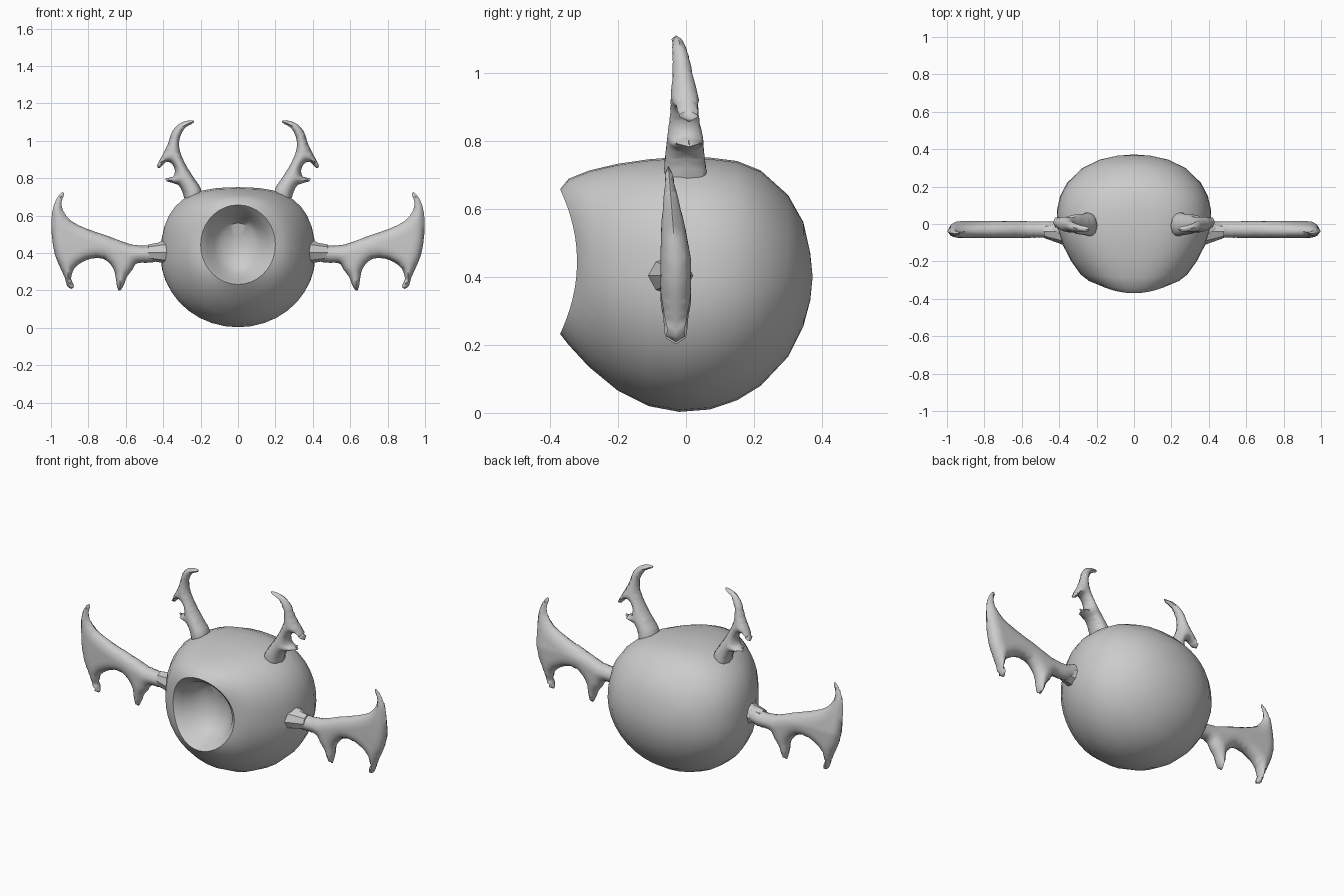
import bpy, bmesh, math
from mathutils import Vector
from mathutils.geometry import delaunay_2d_cdt, intersect_point_line

if "Cube" in bpy.data.objects:
    bpy.data.objects.remove(bpy.data.objects["Cube"])


def finish(bm, name, mirror=False, angle=35):
    bmesh.ops.recalc_face_normals(bm, faces=bm.faces)
    mesh = bpy.data.meshes.new(name)
    bm.to_mesh(mesh)
    bm.free()
    ob = bpy.data.objects.new(name, mesh)
    bpy.context.collection.objects.link(ob)
    bpy.ops.object.select_all(action='DESELECT')
    ob.select_set(True)
    bpy.context.view_layer.objects.active = ob
    bpy.ops.object.shade_smooth_by_angle(angle=math.radians(angle))
    if mirror:
        ob.modifiers.new("mirror", 'MIRROR')
    return ob


# Body: rings lofted from the back pole to the rim, then into the socket
# (y, half width, bottom z, top z, top squareness, sideways bend of the ring)
RINGS = [
    (0.365, 0.09, 0.33, 0.47, 2.0, 0), (0.345, 0.18, 0.255, 0.56, 2.0, 0),
    (0.30, 0.275, 0.165, 0.64, 2.1, 0), (0.22, 0.358, 0.08, 0.712, 2.3, 0),
    (0.15, 0.395, 0.037, 0.74, 2.5, 0), (0.07, 0.413, 0.01, 0.75, 2.6, 0),
    (-0.02, 0.41, 0.003, 0.752, 2.7, 0), (-0.11, 0.382, 0.02, 0.745, 2.7, 0),
    (-0.20, 0.335, 0.065, 0.732, 2.6, 0), (-0.285, 0.285, 0.135, 0.712, 2.4, 0.015),
    (-0.345, 0.24, 0.20, 0.688, 2.2, 0.04), (-0.37, 0.2, 0.232, 0.657, 2.0, 0.05),
    (-0.32, 0.165, 0.255, 0.615, 2.0, 0.03), (-0.25, 0.13, 0.285, 0.592, 2.0, 0.01),
    (-0.205, 0.09, 0.325, 0.56, 2.0, 0), (-0.185, 0.04, 0.39, 0.49, 2.0, 0),
]
SIDES = 36
bm = bmesh.new()
loops = []
for y, hx, zb, zt, e, bend in RINGS:
    loop = []
    for i in range(SIDES):
        c, s = math.cos(math.tau * i / SIDES), math.sin(math.tau * i / SIDES)
        p = 2 / e if s > 0 else 1
        x = hx * math.copysign(abs(c) ** p, c)
        z = (zb + zt) / 2 + (zt - zb) / 2 * math.copysign(abs(s) ** p, s)
        loop.append(bm.verts.new((x, y + bend * c * c, z)))
    loops.append(loop)
for a, b in zip(loops, loops[1:]):
    for i in range(SIDES):
        j = (i + 1) % SIDES
        bm.faces.new((a[i], a[j], b[j], b[i]))
for loop, pole in ((loops[0], (0, 0.372, 0.4)), (loops[-1], (0, -0.18, 0.44))):
    v = bm.verts.new(pole)
    for i in range(SIDES):
        bm.faces.new((loop[i], loop[(i + 1) % SIDES], v))
finish(bm, "body")


def inflated(name, outline, centre_y, thickness, depth, step=0.014):
    """Fill an x-z outline and puff it out in y towards its middle."""
    pts = [Vector(p) for p in outline]
    n = len(pts)
    rim = []
    for i in range(n):
        a, b, c, d = pts[i - 1], pts[i], pts[(i + 1) % n], pts[(i + 2) % n]
        rim += [b, ((b + c) * 9 - a - d) / 16]
    n = len(rim)

    def edge_distance(p):
        best = 9.0
        for i in range(n):
            a, b = rim[i - 1], rim[i]
            q, t = intersect_point_line(p, a, b)
            q = a.lerp(b, min(1, max(0, t)))
            best = min(best, (p - q.to_2d()).length)
        return best

    xs, zs = [p.x for p in rim], [p.y for p in rim]
    grid = []
    for i in range(int((max(xs) - min(xs)) / step) + 1):
        for k in range(int((max(zs) - min(zs)) / step) + 1):
            p = Vector((min(xs) + i * step, min(zs) + (k + i % 2 / 2) * step))
            if edge_distance(p) > 0.006:
                grid.append(p)
    verts, _, faces, *_ = delaunay_2d_cdt(rim + grid, [], [list(range(n))], 1, 1e-5)
    bm = bmesh.new()
    sides = ([], [])
    for p in verts:
        d = edge_distance(p)
        y = centre_y(p.x, p.y)
        r = min(1, d / depth)
        t = thickness(p.x, p.y) * math.sqrt(max(0, 1 - (1 - r) ** 2))
        front = bm.verts.new((p.x, y - t, p.y))
        sides[0].append(front)
        sides[1].append(front if d < 1e-4 else bm.verts.new((p.x, y + t, p.y)))
    for side in sides:
        for f in faces:
            if bm.faces.get([side[i] for i in f]) is None:
                bm.faces.new([side[i] for i in f])
    loose = [v for v in bm.verts if not v.link_faces]
    bmesh.ops.delete(bm, geom=loose, context='VERTS')
    return finish(bm, name, True, 60)


# Wings: arm widening into a blade with two hooks below and one above
WING = [
    (.37, .46), (.417, .46), (.465, .44), (.57, .445), (.68, .485), (.81, .53),
    (.89, .57), (.935, .625), (.943, .675), (.93, .71), (.94, .726), (.973, .685),
    (.995, .61), (.996, .50), (.98, .395), (.952, .325), (.925, .265), (.914, .225),
    (.888, .208), (.877, .228), (.893, .262), (.877, .315), (.84, .347), (.786, .37),
    (.722, .37), (.68, .337), (.658, .294), (.647, .22), (.632, .197), (.61, .23),
    (.594, .273), (.605, .31), (.58, .345), (.52, .348), (.465, .348), (.417, .36), (.37, .36),
]
# Front view shows the inner hook flaring towards the arm
WING[31:33] = [(.565, .31), (.548, .34)]
inflated("wings", WING,
         lambda x, z: -0.03 - 0.08 * max(0, z - 0.45),
         lambda x, z: 0.045 - 0.1 * max(0, z - 0.45), 0.06)

# Horns: curved antlers with two side prongs
HORN = [
    (.20, .69), (.198, .743), (.225, .786), (.267, .85), (.30, .914), (.315, .968),
    (.31, 1.02), (.283, 1.07), (.246, 1.09), (.235, 1.106), (.267, 1.108), (.315, 1.09),
    (.353, 1.048), (.374, .984), (.406, .92), (.433, .866), (.417, .855), (.385, .888),
    (.353, .877), (.337, .84), (.348, .807), (.385, .80), (.38, .782), (.32, .765),
    (.295, .72), (.27, .66),
]
inflated("horns", HORN,
         lambda x, z: -0.005 + 0.12 * (x - 0.3) - 0.07 * (z - 0.85),
         lambda x, z: 0.058 - 0.1 * (z - 0.75), 0.045, 0.012)

# Wing collars: faceted flares where the wings meet the body
bm = bmesh.new()
loops = []
for x, hy, hz in ((0.37, 0.075, 0.06), (0.41, 0.06, 0.055), (0.48, 0.035, 0.042)):
    loops.append([bm.verts.new((x, -0.04 + hy * math.cos(math.tau * i / 8),
                                0.403 + hz * math.sin(math.tau * i / 8))) for i in range(8)])
for a, b in zip(loops, loops[1:]):
    for i in range(8):
        j = (i + 1) % 8
        bm.faces.new((a[i], a[j], b[j], b[i]))
bm.faces.new(loops[0])
bm.faces.new(loops[-1])
finish(bm, "wing_collars", True)
